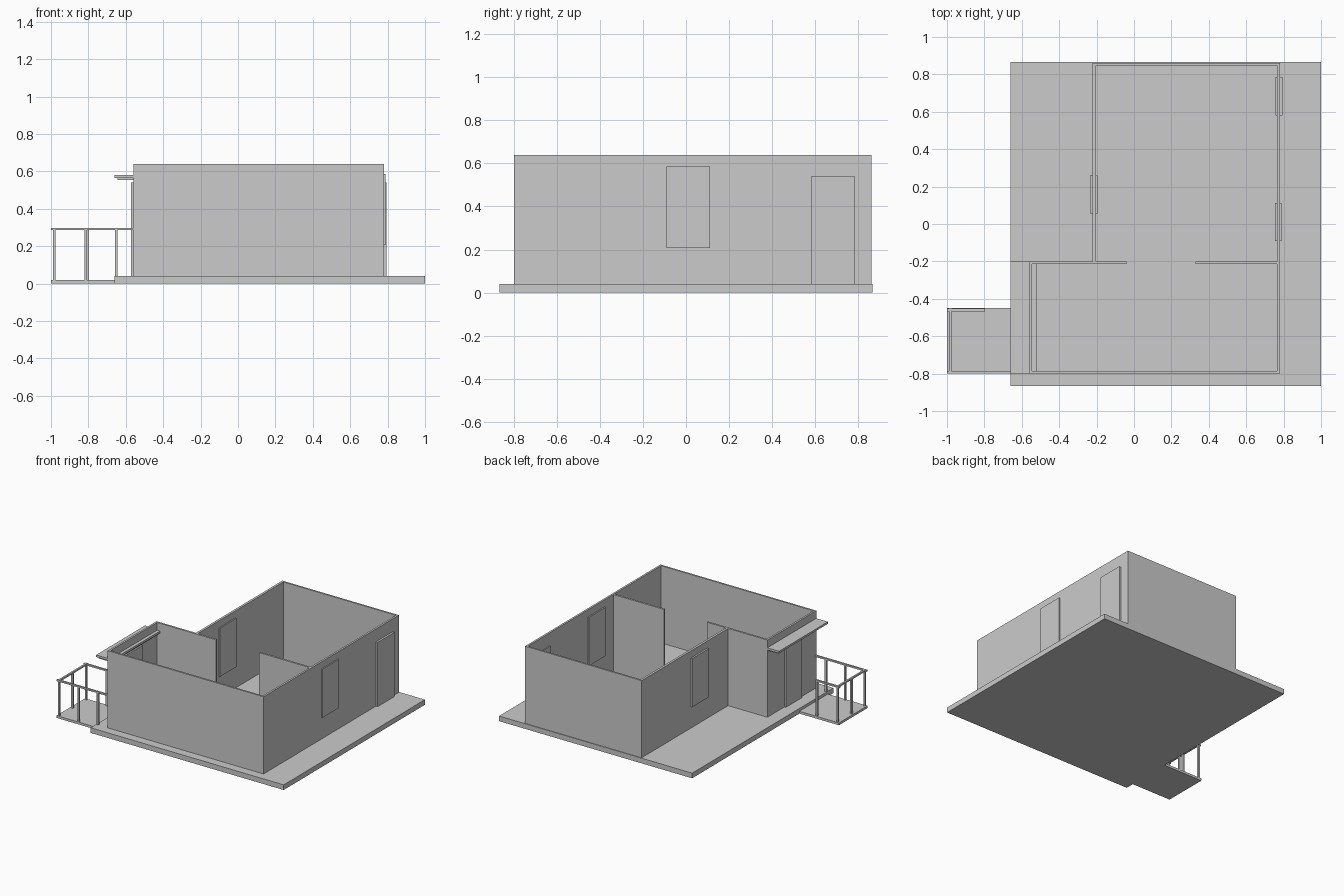
import bpy, bmesh

if "Cube" in bpy.data.objects:
    bpy.data.objects.remove(bpy.data.objects["Cube"])


def box(name, x0, x1, y0, y1, z0, z1):
    bm = bmesh.new()
    bmesh.ops.create_cube(bm, size=1)
    for v in bm.verts:
        v.co.x = x1 if v.co.x > 0 else x0
        v.co.y = y1 if v.co.y > 0 else y0
        v.co.z = z1 if v.co.z > 0 else z0
    return finish(name, bm)


def finish(name, bm):
    bmesh.ops.recalc_face_normals(bm, faces=bm.faces[:])
    me = bpy.data.meshes.new(name)
    bm.to_mesh(me)
    bm.free()
    ob = bpy.data.objects.new(name, me)
    bpy.context.collection.objects.link(ob)
    return ob


FLOOR, TOP = 0.04, 0.64

# Ground slab and porch deck
box("base_slab", -0.66, 1.0, -0.867, 0.867, 0, FLOOR)
box("porch_deck", -1.0, -0.66, -0.80, -0.45, 0, 0.018)

# L-shaped outer wall: ring between outer and inner outlines
outer = [(-0.56, -0.80), (0.78, -0.80), (0.78, 0.862), (-0.222, 0.862), (-0.222, -0.20), (-0.56, -0.20)]
inner = [(-0.545, -0.786), (0.765, -0.786), (0.765, 0.848), (-0.204, 0.848), (-0.204, -0.215), (-0.545, -0.215)]
bm = bmesh.new()
rings = [[bm.verts.new((x, y, z)) for x, y in pts]
         for pts, z in ((outer, FLOOR), (outer, TOP), (inner, TOP), (inner, FLOOR))]
for k in range(4):
    a, b = rings[k], rings[(k + 1) % 4]
    for i in range(6):
        j = (i + 1) % 6
        bm.faces.new((a[i], a[j], b[j], b[i]))
finish("outer_walls", bm)

# Partition stubs either side of the interior opening
box("partition_left", -0.204, -0.04, -0.215, -0.20, FLOOR, TOP)
box("partition_right", 0.33, 0.765, -0.215, -0.20, FLOOR, TOP)

# Doors and windows, standing slightly proud of both wall faces
box("right_window", 0.755, 0.788, -0.09, 0.112, 0.207, 0.585)
box("back_door", 0.757, 0.795, 0.58, 0.785, FLOOR, 0.54)
box("left_window", -0.235, -0.195, 0.055, 0.258, 0.207, 0.585)
box("porch_door", -0.572, -0.533, -0.61, -0.41, FLOOR, 0.54)

# Canopy passing through the porch wall
box("canopy_top", -0.66, -0.52, -0.80, -0.20, 0.564, 0.58)
box("canopy_underside", -0.645, -0.53, -0.79, -0.21, 0.553, 0.564)

# Porch railing: top rails
T = 0.014
RZ = 0.286
box("front_rail", -1.0, -0.56, -0.80, -0.80 + T, RZ, RZ + 0.012)
box("side_rail", -0.99, -0.976, -0.80, -0.45, RZ, RZ + 0.012)
box("rear_rail", -1.0, -0.797, -0.467, -0.453, RZ, RZ + 0.012)

# Porch railing: posts
posts = [(-0.982, -0.792), (-0.982, -0.63), (-0.982, -0.46),
         (-0.815, -0.792), (-0.804, -0.46), (-0.65, -0.792)]
for i, (x, y) in enumerate(posts):
    box(f"rail_post_{i + 1}", x - T / 2, x + T / 2, y - T / 2, y + T / 2, 0.016, RZ)
